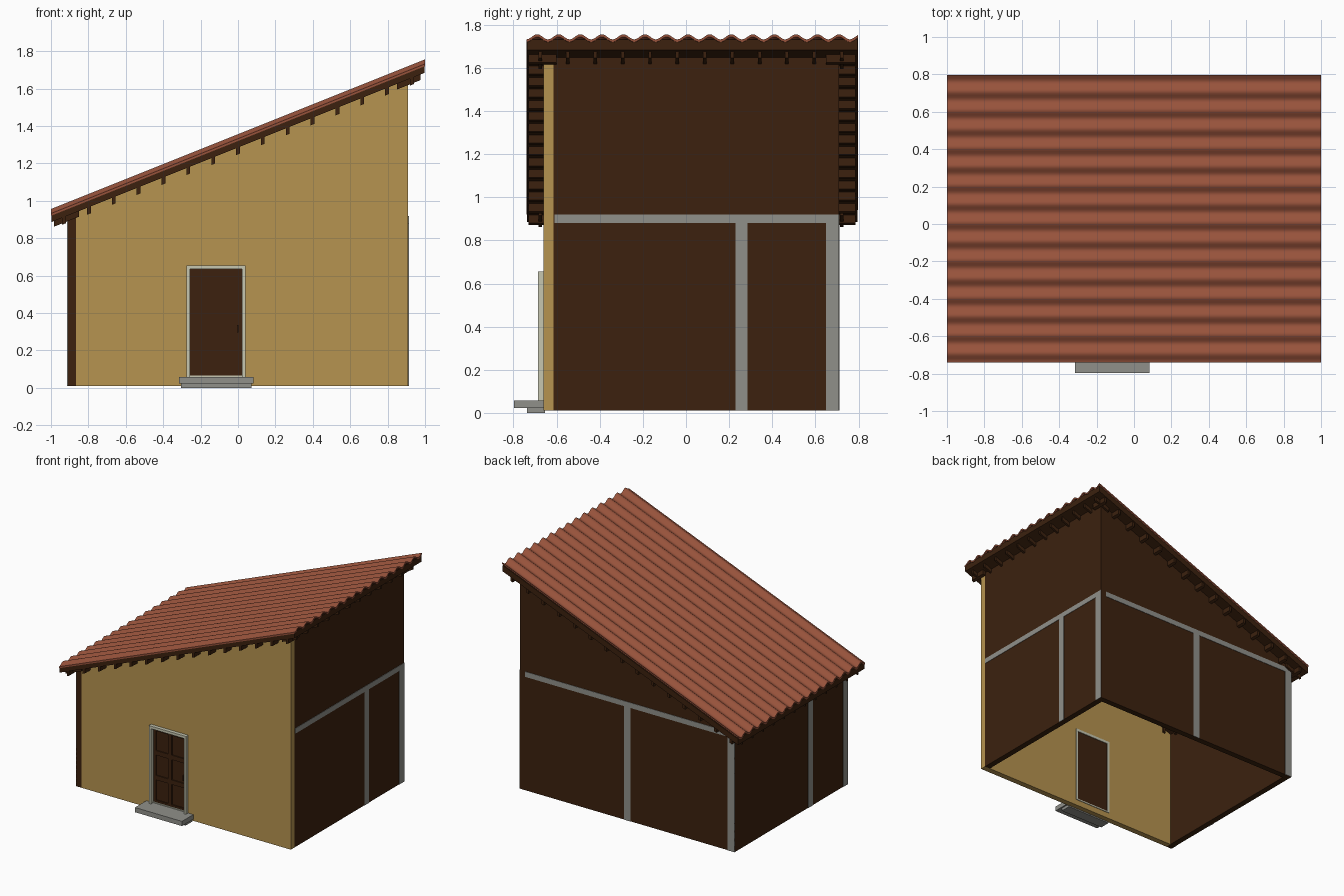
import bpy, bmesh, math

if "Cube" in bpy.data.objects:
    bpy.data.objects.remove(bpy.data.objects["Cube"])


def material(name, rgb):
    m = bpy.data.materials.new(name)
    m.diffuse_color = (*rgb, 1)
    m.use_nodes = True
    m.node_tree.nodes["Principled BSDF"].inputs["Base Color"].default_value = m.diffuse_color
    return m


BROWN = material("dark brown wood", (0.045, 0.0155, 0.0045))
TAN = material("ochre plaster", (0.47, 0.295, 0.08))
GREY = material("stone grey", (0.28, 0.28, 0.255))
CREAM = material("cream frame", (0.57, 0.57, 0.44))
RED = material("terracotta", (0.31, 0.085, 0.044))


def roof_z(x, base=1.285):
    """Height of the sloping roof underside (or another parallel plane)."""
    return base + 0.4 * x


def prism(name, pts, y0, y1, mat):
    """Extrude an outline in the xz plane from y0 to y1."""
    bm = bmesh.new()
    face = bm.faces.new([bm.verts.new((x, y0, z)) for x, z in pts])
    out = bmesh.ops.extrude_face_region(bm, geom=[face])["geom"]
    for v in out:
        if isinstance(v, bmesh.types.BMVert):
            v.co.y = y1
    bmesh.ops.recalc_face_normals(bm, faces=bm.faces)
    me = bpy.data.meshes.new(name)
    bm.to_mesh(me)
    bm.free()
    me.materials.append(mat)
    ob = bpy.data.objects.new(name, me)
    bpy.context.collection.objects.link(ob)
    return ob


def box(name, x0, x1, y0, y1, z0, z1, mat):
    return prism(name, [(x0, z0), (x1, z0), (x1, z1), (x0, z1)], y0, y1, mat)


def sloped(name, x0, x1, y0, y1, low, high, mat):
    """Bar parallel to the roof, between two offsets from its underside."""
    pts = [(x0, roof_z(x0) + low), (x1, roof_z(x1) + low),
           (x1, roof_z(x1) + high), (x0, roof_z(x0) + high)]
    return prism(name, pts, y0, y1, mat)


# Walls, each overlapping the next at one corner, reaching just into the roof
G, IN = 0.01, 0.004


def wall(name, x0, x1, y0, y1, mat, notch=()):
    pts = [(x0, G), *notch, (x1, G), (x1, roof_z(x1) + IN), (x0, roof_z(x0) + IN)]
    prism(name, pts, y0, y1, mat)


door_notch = [(-0.275, G), (-0.275, 0.655), (0.04, 0.655), (0.04, G)]
wall("front_wall", -0.865, 0.91, -0.66, -0.615, TAN, door_notch)
wall("back_wall", -0.91, 0.865, 0.665, 0.71, BROWN)
wall("left_wall", -0.91, -0.865, -0.66, 0.665, BROWN)
wall("right_wall", 0.865, 0.91, -0.615, 0.71, BROWN)

# Grey timber framing as thin plates on the three brown walls
P = 0.003
for name, y0, y1, z0, z1 in [("beam", -0.61, 0.71, 0.88, 0.92),
                             ("post", 0.23, 0.285, G, 0.88),
                             ("corner_post", 0.65, 0.71, G, 0.88)]:
    box("right_" + name, 0.905, 0.91 + P, y0, y1, z0, z1, GREY)
    box("left_" + name, -0.91 - P, -0.905, 0.05 - y1, 0.05 - y0, z0, z1, GREY)
box("back_beam", -0.91, 0.865, 0.705, 0.71 + P, 0.88, 0.92, GREY)
box("back_post", -0.028, 0.028, 0.705, 0.71 + P, G, 0.88, GREY)
box("back_corner_post", -0.91, -0.85, 0.705, 0.71 + P, G, 0.88, GREY)

# Roof boards and the short rafter ends under every edge
sloped("roof_boards", -0.997, 0.997, -0.737, 0.795, 0, 0.047, BROWN)
for i in range(15):
    x = -0.93 + i * 1.86 / 14
    for side, y0, y1 in (("front", -0.73, -0.60), ("back", 0.65, 0.785)):
        sloped(f"{side}_rafter_end_{i}", x - 0.01, x + 0.01, y0, y1, -0.037, IN, BROWN)
for i in range(12):
    y = -0.675 + i * 0.127
    for side, x0, x1 in (("left", -0.985, -0.85), ("right", 0.85, 0.975)):
        sloped(f"{side}_rafter_end_{i}", x0, x1, y - 0.008, y + 0.008, -0.03, IN, BROWN)

# Corrugated tiles: a wave across y, carried along the slope
Y0, Y1, N = -0.74, 0.797, 154
bm = bmesh.new()
top, low = [], []
for i in range(N + 1):
    y = Y0 + (Y1 - Y0) * i / N
    wave = 0.012 * math.cos((y - 0.71) * math.tau / 0.1)
    for rows, base in ((top, 1.344), (low, 1.332)):
        rows.append([bm.verts.new((x, y, roof_z(x, base) + wave)) for x in (-1, 1)])
for i in range(N):
    a, b, c, d = top[i], top[i + 1], low[i], low[i + 1]
    bm.faces.new((a[0], a[1], b[1], b[0]))
    bm.faces.new((c[0], d[0], d[1], c[1]))
    for k in (0, 1):
        bm.faces.new((a[k], b[k], d[k], c[k]))
for i in (0, N):
    bm.faces.new((top[i][0], top[i][1], low[i][1], low[i][0]))
bmesh.ops.recalc_face_normals(bm, faces=bm.faces)
me = bpy.data.meshes.new("roof_tiles")
bm.to_mesh(me)
bm.free()
me.materials.append(RED)
tiles = bpy.data.objects.new("roof_tiles", me)
bpy.context.collection.objects.link(tiles)
bpy.context.view_layer.objects.active = tiles
tiles.select_set(True)
bpy.ops.object.shade_smooth_by_angle(angle=math.radians(40))

# Door frame and sill
prism("door_frame", [(-0.275, 0.055), (-0.275, 0.655), (0.04, 0.655), (0.04, 0.055),
                     (0.022, 0.055), (0.022, 0.635), (-0.257, 0.635), (-0.257, 0.055)],
      -0.687, -0.61, CREAM)
box("door_sill", -0.275, 0.04, -0.66, -0.615, G, 0.055, TAN)
box("door_threshold", -0.257, 0.022, -0.66, -0.61, 0.055, 0.065, CREAM)

# Door: slab with raised stiles and rails leaving six panels, plus a handle
box("door", -0.257, 0.022, -0.645, -0.615, 0.06, 0.635, BROWN)
for i, (x0, x1) in enumerate([(-0.257, -0.24), (-0.135, -0.105), (0.005, 0.022)]):
    box(f"door_stile_{i}", x0, x1, -0.653, -0.64, 0.06, 0.635, BROWN)
for i, (z0, z1) in enumerate([(0.06, 0.08), (0.235, 0.27), (0.425, 0.46), (0.61, 0.635)]):
    for j, (x0, x1) in enumerate([(-0.24, -0.135), (-0.105, 0.005)]):
        box(f"door_rail_{i}_{j}", x0, x1, -0.653, -0.64, z0, z1, BROWN)
box("door_handle", -0.005, 0.002, -0.665, -0.64, 0.295, 0.335, BROWN)

# Steps
box("lower_step", -0.305, 0.072, -0.737, -0.655, 0, 0.022, GREY)
box("upper_step", -0.315, 0.083, -0.797, -0.655, 0.022, 0.058, GREY)
